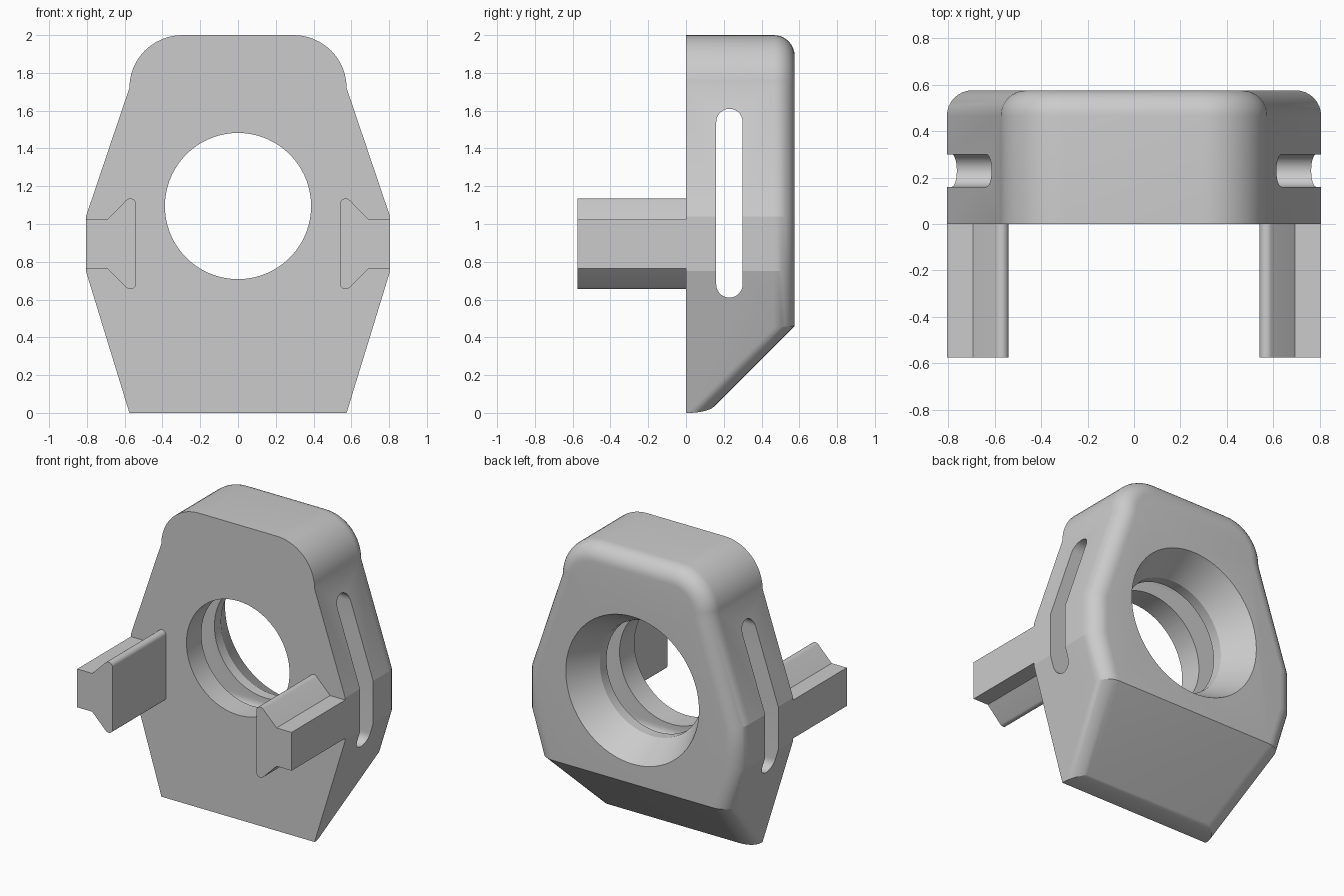
import bpy, bmesh
from math import sin, cos, pi, radians
from mathutils import Vector

cube = bpy.data.objects.get("Cube")
if cube:
    bpy.data.objects.remove(cube, do_unlink=True)

DEPTH = 0.575
RIDGE = 0.46          # height where the sloped underside meets the back
HOLE_Z = 1.095
FILLET = 0.11

grey = bpy.data.materials.new("plain_grey")
grey.use_nodes = True
grey.diffuse_color = (0.6, 0.6, 0.6, 1)
grey.node_tree.nodes["Principled BSDF"].inputs["Base Color"].default_value = grey.diffuse_color


def arc(cx, cy, r, start, end, steps):
    angles = [radians(start + (end - start) * i / steps) for i in range(steps + 1)]
    return [(cx + r * cos(a), cy + r * sin(a)) for a in angles]


def prism(points, along):
    """Extrude a closed loop of 3D points along a vector."""
    bm = bmesh.new()
    face = bm.faces.new([bm.verts.new(p) for p in points])
    moved = bmesh.ops.extrude_face_region(bm, geom=[face], use_keep_orig=True)
    bmesh.ops.translate(bm, vec=Vector(along),
                        verts=[g for g in moved["geom"] if isinstance(g, bmesh.types.BMVert)])
    bmesh.ops.recalc_face_normals(bm, faces=bm.faces)
    return bm


def make_object(name, bm):
    mesh = bpy.data.meshes.new(name)
    bm.to_mesh(mesh)
    bm.free()
    mesh.materials.append(grey)
    obj = bpy.data.objects.new(name, mesh)
    bpy.context.scene.collection.objects.link(obj)
    return obj


def smooth(obj):
    obj.data.shade_smooth()
    obj.data.set_sharp_from_angle(angle=radians(16))


# Body: outline extruded to the back, underside sliced at 45 degrees
half = [(0.575, 0), (0.805, 0.75), (0.805, 1.04)] + arc(0.295, 1.72, 0.28, 0, 90, 12)
outline = half + [(-x, z) for x, z in reversed(half)]
bm = prism([(x, 0, z) for x, z in outline], (0, DEPTH, 0))
cut = bmesh.ops.bisect_plane(bm, geom=bm.verts[:] + bm.edges[:] + bm.faces[:],
                             plane_co=(0, DEPTH, RIDGE), plane_no=(0, 1, -1),
                             clear_outer=True)
bmesh.ops.contextual_create(
    bm, geom=[g for g in cut["geom_cut"] if isinstance(g, bmesh.types.BMEdge)])
bmesh.ops.recalc_face_normals(bm, faces=bm.faces)


def on_rear(co):
    return co.y > DEPTH - 0.001 or abs(co.z - co.y - RIDGE + DEPTH) < 0.001


# Fillet the rear rim, leaving the ridge above the slope sharp
weight = bm.edges.layers.float.new("bevel_weight_edge")
for edge in bm.edges:
    a, b = (v.co for v in edge.verts)
    if on_rear(a) and on_rear(b):
        if max(a.z, b.z) < 0.001:
            edge[weight] = 0.41
        elif max(abs(a.z - RIDGE), abs(b.z - RIDGE)) > 0.001:
            edge[weight] = 1
body = make_object("body", bm)
bevel = body.modifiers.new("rim_fillet", "BEVEL")
bevel.limit_method = "WEIGHT"
bevel.width = FILLET
bevel.segments = 8
bevel.use_clamp_overlap = False

# Central bore with a conical flare at the back
bm = bmesh.new()
SIDES = 72
profile = [(0.387, -0.1), (0.387, 0.37), (0.5, DEPTH), (0.555, 0.675)]
rings = [[bm.verts.new((r * cos(2 * pi * i / SIDES), y, HOLE_Z + r * sin(2 * pi * i / SIDES)))
          for i in range(SIDES)] for r, y in profile]
for lower, upper in zip(rings, rings[1:]):
    for i in range(SIDES):
        j = (i + 1) % SIDES
        bm.faces.new((lower[i], lower[j], upper[j], upper[i]))
bm.faces.new(rings[0])
bm.faces.new(rings[-1])
bmesh.ops.recalc_face_normals(bm, faces=bm.faces)
bore = make_object("bore_cutter", bm)

# Strap slot running straight through from side to side
stadium = arc(0.23, 1.54, 0.07, 0, 180, 14) + arc(0.23, 0.68, 0.07, 180, 360, 14)
slot = make_object("slot_cutter", prism([(-1, y, z) for y, z in stadium], (2, 0, 0)))

for cutter in (bore, slot):
    cutter.hide_render = True
    mod = body.modifiers.new("cut", "BOOLEAN")
    mod.operation = "DIFFERENCE"
    mod.solver = "EXACT"
    mod.object = cutter

# Bake the cuts and remove the cutters
bpy.context.view_layer.update()
baked = bpy.data.meshes.new_from_object(
    body.evaluated_get(bpy.context.evaluated_depsgraph_get()))
body.modifiers.clear()
body.data = baked
for cutter in (bore, slot):
    bpy.data.objects.remove(cutter, do_unlink=True)
smooth(body)

# Arms: wedge-sided bars with rounded inner lips, pointing forward
section = ([(0.805, 0.765), (0.805, 1.025), (0.692, 1.025)]
           + arc(0.57, 1.105, 0.03, 45, 180, 10)
           + arc(0.57, 0.685, 0.03, 180, 315, 10) + [(0.692, 0.765)])
for name, side in (("left_arm", 1), ("right_arm", -1)):
    arm = make_object(name, prism([(side * x, -DEPTH, z) for x, z in section], (0, DEPTH, 0)))
    smooth(arm)
